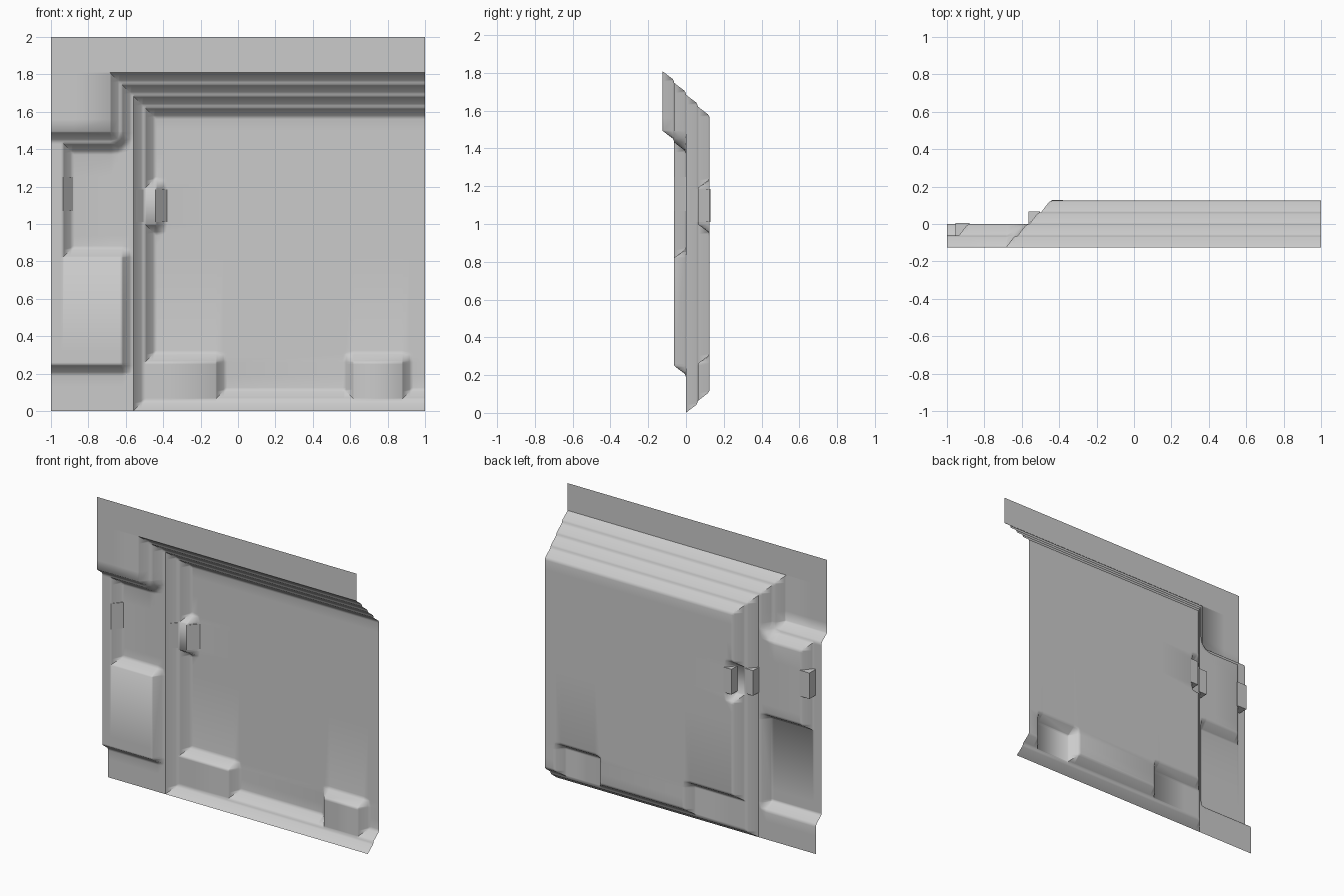
import bpy
import bmesh
from math import hypot

cube = bpy.data.objects.get("Cube")
if cube:
    bpy.data.objects.remove(cube)

grey = bpy.data.materials.new("plain_grey")
grey.use_nodes = True
colour = (0.6, 0.6, 0.6, 1)
grey.diffuse_color = colour
grey.node_tree.nodes["Principled BSDF"].inputs["Base Color"].default_value = colour

STEP = 0.0625                                   # depth and run of one moulded step
CURVE = [(0, 0), (0.007, 0.008), (0.042, 0.054), (0.053, 0.0605), (STEP, STEP)]


def ramp(t, first=0, last=4):
    """Depth after running t inward down the steps from level first to level last."""
    n = min(max(int(t // STEP), 0), last - first)
    depth = (first + n - 2) * STEP
    if t <= 0 or n == last - first:
        return depth
    t -= n * STEP
    for (a, p), (b, q) in zip(CURVE, CURVE[1:]):
        if t <= b:
            return depth + p + (q - p) * (t - a) / (b - a)
    return depth + STEP


def bulge(first, last, *distances):
    """Raised block whose outer corners are rounded."""
    return ramp(hypot(*[max(d, 0) for d in distances]), first, last)


def depth(x, z):
    left, top, bottom = ramp(x + 0.685), ramp(1.81 - z), ramp(z, 2, 4)
    # stepped frame and raised block on the narrow side
    head = bulge(0, 2, 1.495 - z, x + 0.685)
    strip = max(ramp(x + 1, 0, 2), ramp(1.0 - z, 0, 1), ramp(0.25 - z, 1, 2))
    block = bulge(1, 2, x + 0.6225, z - 0.82, 0.25 - z)
    side = min(head, strip, block)
    # raised blocks on the wide side
    foot_a = bulge(3, 4, x + 0.12, z - 0.26)
    foot_b = bulge(3, 4, x - 0.875, 0.62 - x, z - 0.26)
    latch = bulge(3, 4, x + 0.44, z - 1.19, 1.0 - z)
    return min(max(left, side), top, bottom, foot_a, foot_b, latch)


def lines(lo, hi, starts):
    """Grid lines wherever a step begins, bends or ends."""
    found = {lo, hi}
    for start, direction, count in starts:
        for n in range(count):
            for t, _ in CURVE:
                found.add(round(start + direction * (n * STEP + t), 4))
    return sorted(v for v in found if lo <= v <= hi)


X_STEPS = [(-0.685, 1, 4), (-1, 1, 2), (-0.12, 1, 1), (0.875, 1, 1), (0.62, -1, 1), (-0.44, 1, 1)]
Z_STEPS = [(1.81, -1, 4), (0, 1, 2), (1.495, -1, 2), (1.0, -1, 1), (0.25, -1, 1),
           (0.82, 1, 1), (0.26, 1, 1), (1.19, 1, 1)]


def finish(name, bm, angle):
    mesh = bpy.data.meshes.new(name)
    bm.to_mesh(mesh)
    bm.free()
    mesh.materials.append(grey)
    obj = bpy.data.objects.new(name, mesh)
    bpy.context.collection.objects.link(obj)
    bpy.ops.object.select_all(action="DESELECT")
    obj.select_set(True)
    bpy.context.view_layer.objects.active = obj
    bpy.ops.object.shade_smooth_by_angle(angle=angle)
    return obj


def pressed_sheet(name, x0, x1, z0, z1):
    xs, zs = lines(x0, x1, X_STEPS), lines(z0, z1, Z_STEPS)
    bm = bmesh.new()
    grid = [[bm.verts.new((x, depth(x, z), z)) for z in zs] for x in xs]
    for i in range(len(xs) - 1):
        for j in range(len(zs) - 1):
            a, b = grid[i][j], grid[i + 1][j]
            c, d = grid[i + 1][j + 1], grid[i][j + 1]
            # fold each cell along the diagonal that follows the mitre
            mid = depth((xs[i] + xs[i + 1]) / 2, (zs[j] + zs[j + 1]) / 2)
            if abs((a.co.y + c.co.y) / 2 - mid) <= abs((b.co.y + d.co.y) / 2 - mid):
                tris = (a, b, c), (a, c, d)
            else:
                tris = (a, b, d), (b, c, d)
            for tri in tris:
                bm.faces.new(tri)
    bmesh.ops.dissolve_limit(bm, angle_limit=0.002, verts=bm.verts, edges=bm.edges)
    return finish(name, bm, 1.0)


def wedge(name, outline, z0, z1):
    """Upright prism set into a step, flat shaded."""
    bm = bmesh.new()
    base = bm.faces.new([bm.verts.new((x, y, z0)) for x, y in outline])
    made = bmesh.ops.extrude_face_region(bm, geom=[base])["geom"]
    top = [v for v in made if isinstance(v, bmesh.types.BMVert)]
    bmesh.ops.translate(bm, verts=top, vec=(0, 0, z1 - z0))
    bmesh.ops.recalc_face_normals(bm, faces=bm.faces)
    return finish(name, bm, 0.3)


# pressed panels
pressed_sheet("top_flange", -1, 1, 1.81, 2)
pressed_sheet("side_panel", -1, -0.56, 0, 1.81)
pressed_sheet("main_panel", -0.56, 1, 0, 1.81)

# latch blocks and side catch
for name, x, y in (("outer_latch", -0.563, 0.0), ("inner_latch", -0.44, STEP)):
    wedge(name, [(x, y), (x + 0.06, y + STEP), (x + 0.06, y + 0.066), (x, y + 0.066)], 1.01, 1.185)
wedge("side_catch", [(-0.955, -0.0625), (-0.935, -0.0625), (-0.88, 0), (-0.88, 0.006),
                     (-0.955, 0.006)], 1.07, 1.25)
